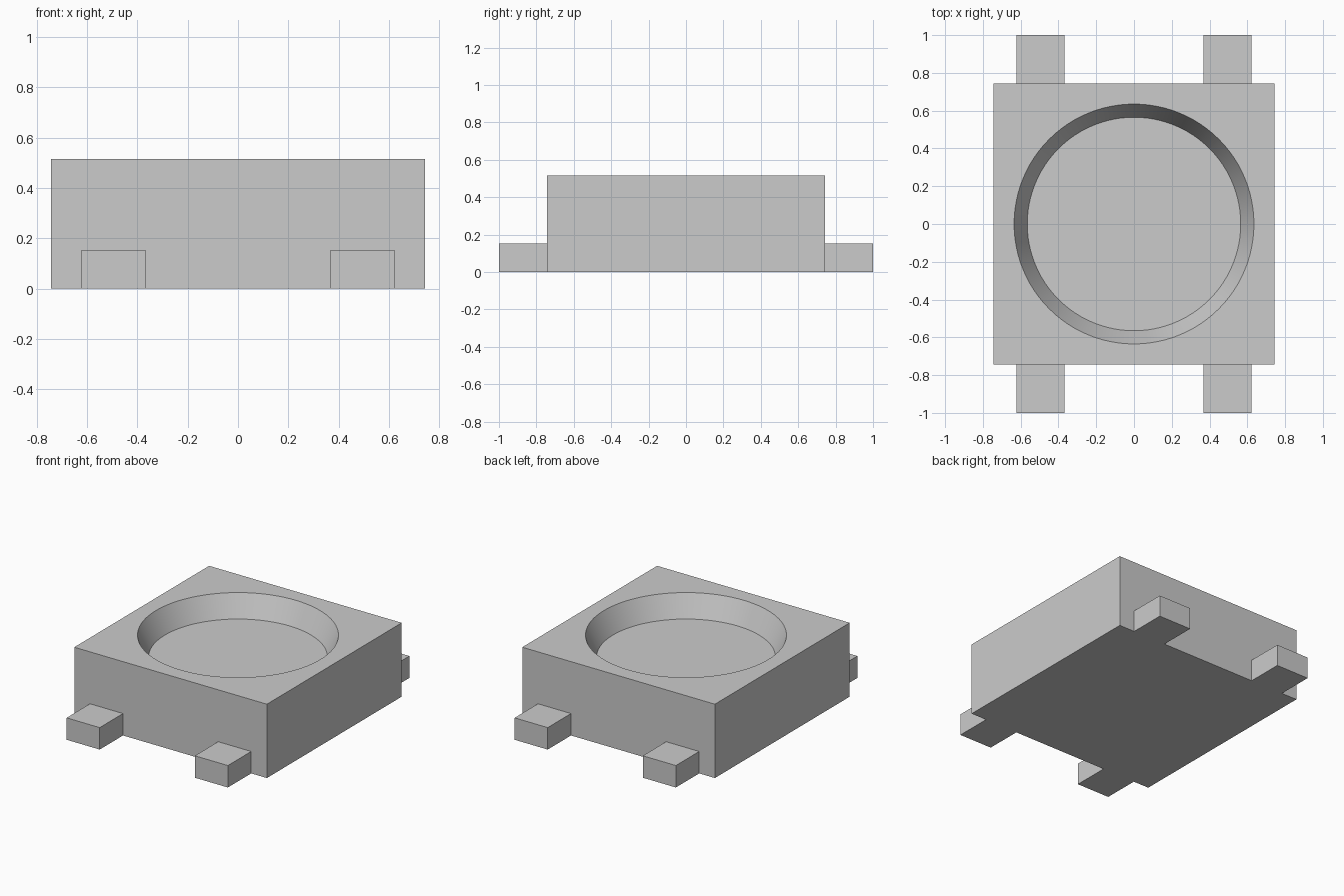
import bpy

if "Cube" in bpy.data.objects:
    bpy.data.objects.remove(bpy.data.objects["Cube"])

BODY, HEIGHT = 0.743, 0.515            # half width, top
RIM_R, FLOOR_R, FLOOR_Z = 0.635, 0.565, 0.363


def box(name, lo, hi):
    bpy.ops.mesh.primitive_cube_add(size=1)
    ob = bpy.context.object
    ob.name = name
    for v in ob.data.vertices:
        v.co = [hi[i] if v.co[i] > 0 else lo[i] for i in range(3)]
    return ob


# Square housing
housing = box("housing", (-BODY, -BODY, 0), (BODY, BODY, HEIGHT))

# Tapered round recess, cutter carried slightly above the top face
extra = 0.05
slope = (RIM_R - FLOOR_R) / (HEIGHT - FLOOR_Z)
depth = HEIGHT + extra - FLOOR_Z
bpy.ops.mesh.primitive_cone_add(vertices=96, radius1=FLOOR_R,
                                radius2=RIM_R + slope * extra, depth=depth,
                                location=(0, 0, FLOOR_Z + depth / 2))
cutter = bpy.context.object
cutter.name = "recess_cutter"
cutter.hide_render = True

cut = housing.modifiers.new("recess", 'BOOLEAN')
cut.operation = 'DIFFERENCE'
cut.solver = 'EXACT'
cut.object = cutter
bpy.ops.object.select_all(action='DESELECT')
housing.select_set(True)
bpy.context.view_layer.objects.active = housing
bpy.ops.object.modifier_apply(modifier=cut.name)
bpy.data.objects.remove(cutter)
bpy.ops.object.shade_smooth_by_angle()

# Four contact pads on the front and back, mirrored from one
pads = box("contact_pads", (0.367, -1, 0), (0.622, -BODY, 0.153))
mirror = pads.modifiers.new("mirror", 'MIRROR')
mirror.use_axis = (True, True, False)
